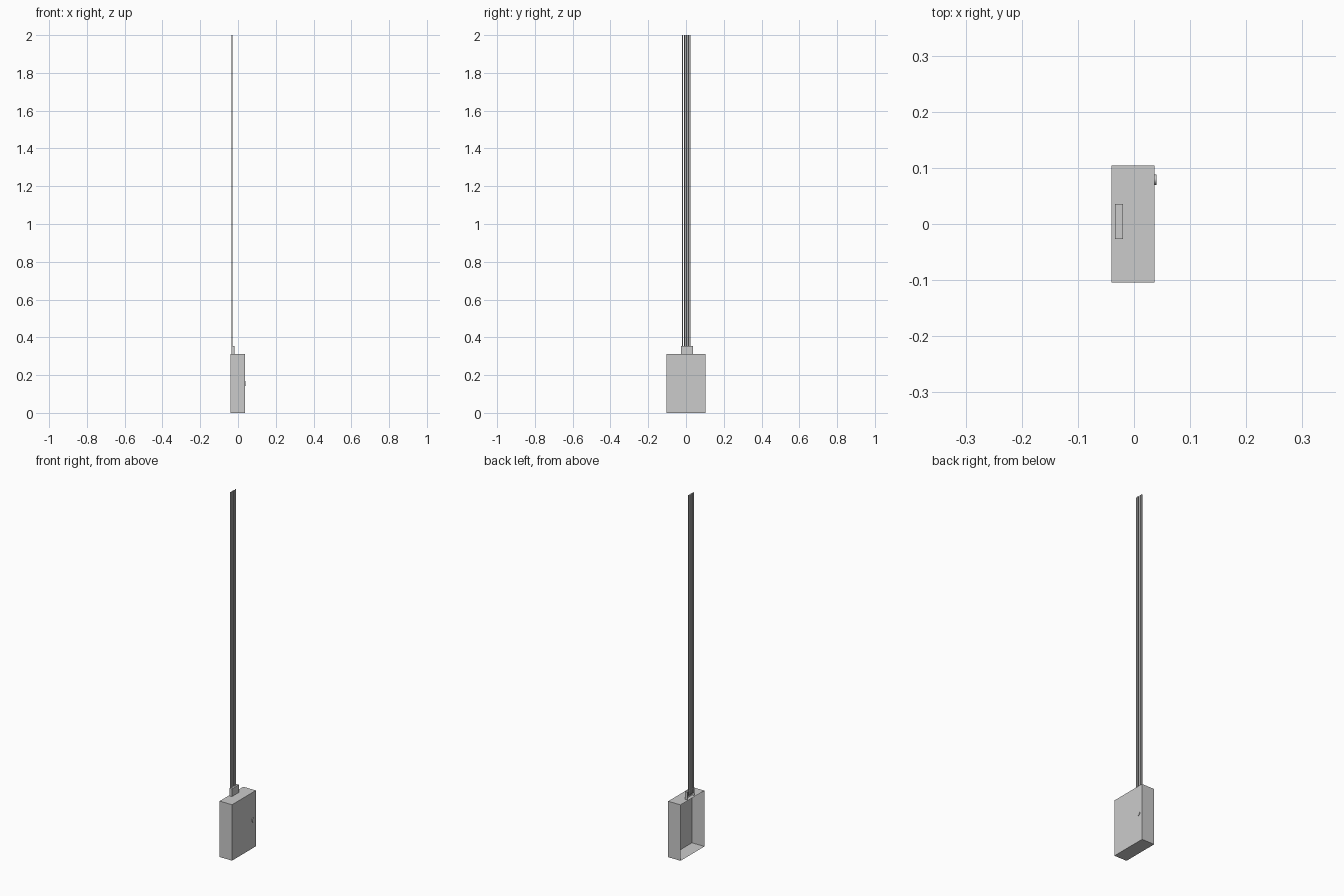
import bpy, bmesh
from math import radians
from mathutils import Matrix

if "Cube" in bpy.data.objects:
    bpy.data.objects.remove(bpy.data.objects["Cube"])


def make_box(name, lo, hi, open_left=False, open_bottom=False):
    """Box between two corners; optionally leave out the -x or -z face."""
    bm = bmesh.new()
    bmesh.ops.create_cube(bm, size=1)
    for v in bm.verts:
        v.co = [(a + b) / 2 + c * (b - a) for a, b, c in zip(lo, hi, v.co)]
    bm.normal_update()
    drop = [f for f in bm.faces
            if (open_left and f.normal.x < -0.9) or (open_bottom and f.normal.z < -0.9)]
    bmesh.ops.delete(bm, geom=drop, context='FACES')
    return finish(name, bm)


def make_cylinder(name, centre, radius, depth, sides, caps=True, along_x=False, stretch=1):
    """Cylinder along z or x; stretch scales its height in z when lying."""
    bm = bmesh.new()
    bmesh.ops.create_cone(bm, cap_ends=caps, segments=sides,
                          radius1=radius, radius2=radius, depth=depth)
    m = Matrix.Translation(centre)
    if along_x:
        m = m @ Matrix.Diagonal((1, 1, stretch, 1)) @ Matrix.Rotation(radians(90), 4, 'Y')
    bm.transform(m)
    for f in bm.faces:
        f.smooth = len(f.verts) == 4
    return finish(name, bm)


def finish(name, bm):
    mesh = bpy.data.meshes.new(name)
    bm.to_mesh(mesh)
    bm.free()
    obj = bpy.data.objects.new(name, mesh)
    bpy.context.collection.objects.link(obj)
    return obj


# Wall box, open towards the wall
make_box("wall_box", (-0.04, -0.1045, 0), (0.0365, 0.1045, 0.311), open_left=True)

# Small round lock on the door face
lock = make_cylinder("door_lock", (0.0382, 0.079, 0.156), 0.0095, 0.0036, 16,
                     along_x=True, stretch=1.3)
for edge in lock.data.edges:
    a, b = (lock.data.vertices[i].co for i in edge.vertices)
    edge.use_edge_sharp = abs(a.x - b.x) < 1e-5

# Cable collar on top, open towards the wall
make_box("cable_collar", (-0.034, -0.0265, 0.311), (-0.0195, 0.036, 0.354),
         open_left=True, open_bottom=True)

# Row of thin open-ended cables running up the wall
for i in range(5):
    make_cylinder(f"cable_{i + 1}", (-0.031, -0.019 + i * 0.0102, 1.165),
                  0.003, 1.67, 6, caps=False)
